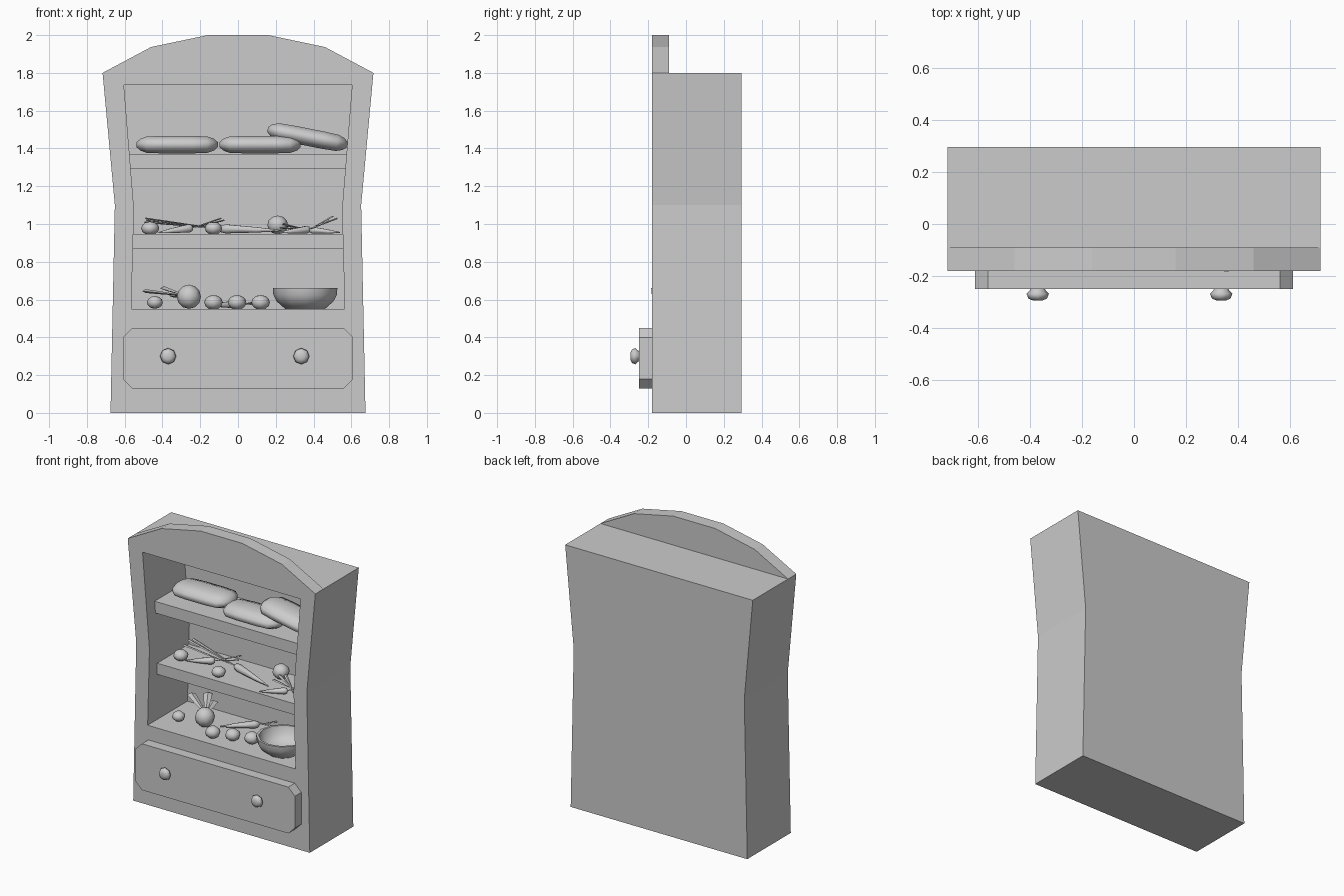
import bpy, bmesh, math
from mathutils import Vector, Matrix

if "Cube" in bpy.data.objects:
    bpy.data.objects.remove(bpy.data.objects["Cube"])


def make(name, bm, smooth=False):
    bmesh.ops.recalc_face_normals(bm, faces=bm.faces)
    me = bpy.data.meshes.new(name)
    bm.to_mesh(me)
    bm.free()
    for p in me.polygons:
        p.use_smooth = smooth
    ob = bpy.data.objects.new(name, me)
    bpy.context.collection.objects.link(ob)
    return ob


def prism(name, pts, y0, y1):
    """Extrude an x-z outline along y."""
    bm = bmesh.new()
    f = bm.faces.new([bm.verts.new((x, y0, z)) for x, z in pts])
    ext = bmesh.ops.extrude_face_region(bm, geom=[f])['geom']
    bmesh.ops.translate(bm, vec=(0, y1 - y0, 0),
                        verts=[v for v in ext if isinstance(v, bmesh.types.BMVert)])
    return make(name, bm)


def mirrored(half):
    """Close a right-hand outline with its mirror image."""
    return half + [(-x, z) for x, z in reversed(half)]


def lathe(bm, profile, n, mat):
    """Rings of (radius, height) about local z, capped at both ends."""
    rings = [[bm.verts.new(mat @ Vector((r * math.cos(2 * math.pi * i / n),
                                         r * math.sin(2 * math.pi * i / n), h)))
              for i in range(n)] for r, h in profile]
    for a, b in zip(rings, rings[1:]):
        for i in range(n):
            j = (i + 1) % n
            bm.faces.new((a[i], a[j], b[j], b[i]))
    bm.faces.new(rings[0])
    bm.faces.new(rings[-1])


def ball(name, loc, r, squash=1.0):
    bm = bmesh.new()
    bmesh.ops.create_uvsphere(bm, u_segments=8, v_segments=6, radius=r)
    bmesh.ops.scale(bm, vec=(1, 1, squash), verts=bm.verts)
    bmesh.ops.translate(bm, vec=loc, verts=bm.verts)
    return make(name, bm, True)


def aim(a, b):
    d = Vector(b) - Vector(a)
    return Matrix.Translation(a) @ d.to_track_quat('Z', 'Y').to_matrix().to_4x4(), d.length


def leaf(bm, a, b, w=0.016):
    """Thin blade widening from a to b."""
    m, length = aim(a, b)
    lathe(bm, [(0.004, 0), (w * 0.8, length * 0.65), (w, length)], 4,
          m @ Matrix.Diagonal((1, 0.35, 1, 1)))


def carrot(name, tip, head, leaf_end, r=0.025):
    bm = bmesh.new()
    m, length = aim(tip, head)
    lathe(bm, [(0.003, 0), (r * 0.6, length * 0.4), (r, length * 0.88),
               (r * 0.75, length * 0.97), (r * 0.25, length)], 6, m)
    make(name, bm, True)
    bm = bmesh.new()
    d = (Vector(leaf_end) - Vector(head)).normalized()
    side = d.cross(Vector((0, 0, 1))).normalized()
    for s, z in ((-0.045, -0.02), (0, 0), (0.045, -0.01)):
        leaf(bm, head, Vector(leaf_end) + side * s + Vector((0, 0, z)), 0.012)
    make(name + "_leaves", bm)


def loaf(name, loc, tilt=0):
    bm = bmesh.new()
    m = (Matrix.Translation(loc) @ Matrix.Rotation(math.radians(tilt), 4, 'Y')
         @ Matrix.Diagonal((1, 0.115, 0.047, 1)) @ Matrix.Rotation(math.pi / 2, 4, 'Y')
         @ Matrix.Rotation(math.pi / 8, 4, 'Z'))
    half = [(1.06, 0.08), (1.0, 0.16), (0.72, 0.195), (0.3, 0.215)]
    lathe(bm, [(r, -h) for r, h in reversed(half)] + half, 8, m)
    make(name, bm, True)


# cabinet body with waisted sides, hollowed by the shelf opening
body = prism("cabinet_body", mirrored([(0.675, 0), (0.652, 1.1), (0.717, 1.8)]), -0.18, 0.295)
cutter = prism("opening_cutter", mirrored([(0.565, 0.55), (0.551, 1.08), (0.604, 1.735)]), -0.4, 0.255)
mod = body.modifiers.new("opening", 'BOOLEAN')
mod.operation, mod.solver, mod.object = 'DIFFERENCE', 'EXACT', cutter
bpy.context.view_layer.objects.active = body
bpy.ops.object.modifier_apply(modifier=mod.name)
bpy.data.objects.remove(cutter)

# arched crest
prism("arched_crest", mirrored([(0.717, 1.8), (0.46, 1.937), (0.16, 2.0)]), -0.18, -0.09)

# shelves
prism("upper_shelf", mirrored([(0.569, 1.29), (0.577, 1.37)]), -0.09, 0.27)
prism("middle_shelf", mirrored([(0.56, 0.87), (0.557, 0.947)]), -0.09, 0.27)

# drawer front and knobs
c = 0.05
prism("drawer_front", mirrored([(0.61 - c, 0.13), (0.61, 0.13 + c), (0.61, 0.45 - c), (0.61 - c, 0.45)]),
      -0.25, -0.18)
for side, x in (("left", -0.37), ("right", 0.335)):
    bm = bmesh.new()
    lathe(bm, [(0.025, -0.01), (0.03, 0.005), (0.043, 0.018), (0.036, 0.036), (0.018, 0.044)], 8,
          Matrix.Translation((x, -0.25, 0.3)) @ Matrix.Rotation(math.pi / 2, 4, 'X'))
    make(side + "_knob", bm, True)

# loaves on the upper shelf
loaf("loaf_left", (-0.322, 0.10, 1.42))
loaf("loaf_middle", (0.117, 0.03, 1.42))
loaf("loaf_leaning", (0.368, 0.07, 1.46), 11)

# vegetables on the middle shelf
for i, (p, r) in enumerate((((-0.465, 0.04, 0.977), 0.048), ((-0.13, -0.025, 0.977), 0.046),
                            ((0.21, 0.17, 0.995), 0.055))):
    ball("onion_%d" % i, p, r, 0.75 if i < 2 else 0.9)
carrot("carrot_left", (-0.42, 0.03, 0.955), (-0.24, 0.09, 0.98), (-0.09, 0.15, 1.03))
carrot("carrot_centre", (0.23, 0.0, 0.965), (-0.1, 0.11, 0.975), (-0.49, 0.16, 1.03), 0.027)
carrot("carrot_right", (0.22, -0.08, 0.955), (0.38, 0.0, 0.972), (0.5, 0.08, 1.04), 0.022)
carrot("carrot_corner", (0.54, 0.0, 0.955), (0.38, 0.05, 0.968), (0.24, 0.11, 1.0), 0.02)

# vegetables on the bottom shelf
for i, p in enumerate(((-0.44, -0.02), (-0.13, -0.09), (-0.005, -0.05), (0.12, -0.02))):
    ball("tomato_%d" % i, (*p, 0.585), 0.042 if i == 0 else 0.049, 0.8)
ball("beet", (-0.26, 0.01, 0.615), 0.064)
bm = bmesh.new()
for end in ((-0.49, 0.19, 0.645), (-0.39, 0.23, 0.66), (-0.34, 0.22, 0.62)):
    leaf(bm, (-0.275, 0.04, 0.62), end, 0.028)
make("beet_leaves", bm)
carrot("carrot_bottom", (-0.16, 0.03, 0.57), (0.03, 0.19, 0.575), (0.13, 0.24, 0.60))

# bowl
bm = bmesh.new()
lathe(bm, [(0.105, 0), (0.15, 0.04), (0.168, 0.075), (0.171, 0.11), (0.155, 0.11),
           (0.14, 0.055), (0.09, 0.018)], 12, Matrix.Translation((0.355, -0.013, 0.55)))
bowl = make("bowl", bm)
bpy.ops.object.select_all(action='DESELECT')
bowl.select_set(True)
bpy.context.view_layer.objects.active = bowl
bpy.ops.object.shade_smooth_by_angle(angle=math.radians(45))
